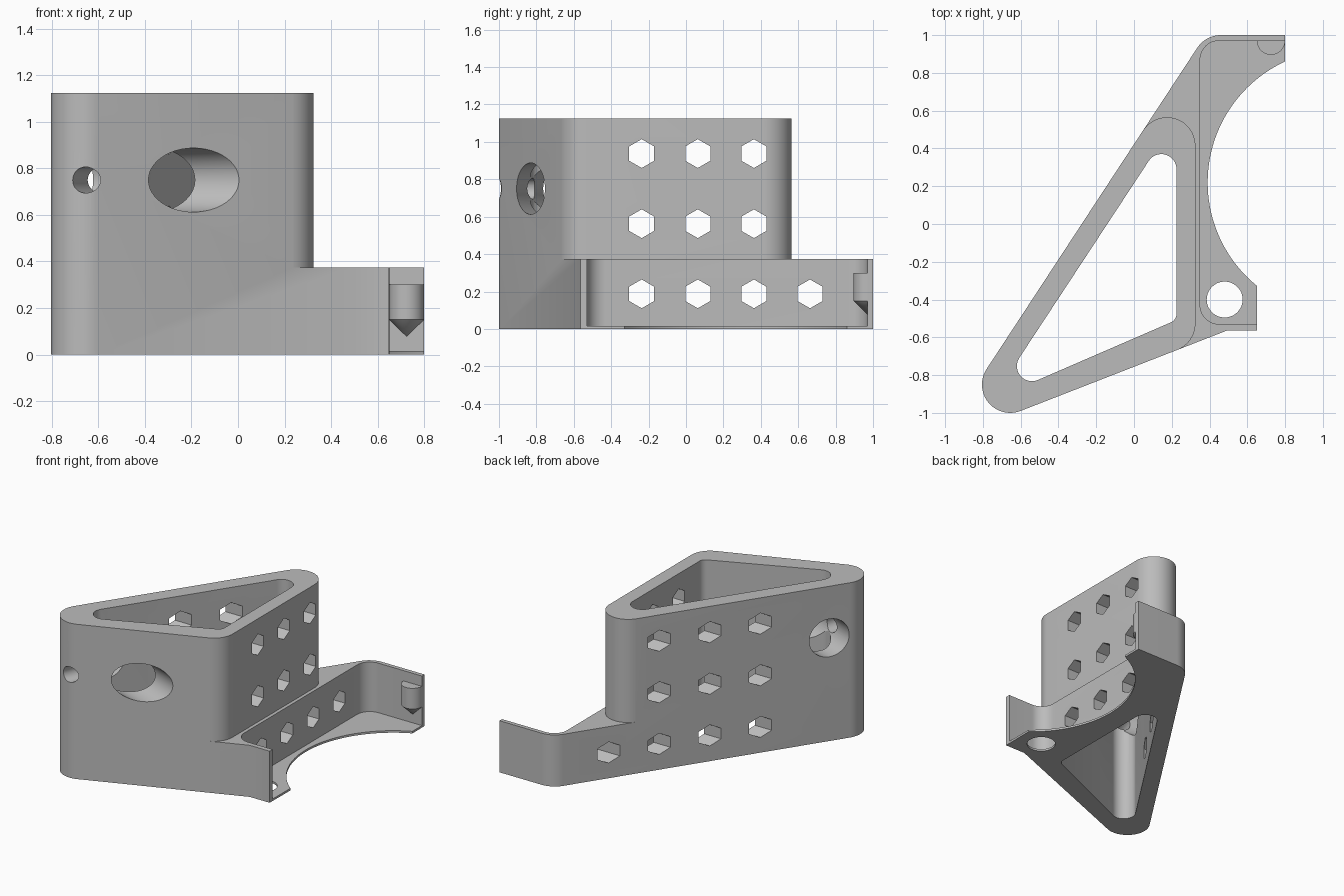
import bpy, bmesh, math
from mathutils import Vector, Matrix

if "Cube" in bpy.data.objects:
    bpy.data.objects.remove(bpy.data.objects["Cube"])

grey = bpy.data.materials.new("plain_grey")
grey.diffuse_color = (0.5, 0.5, 0.5, 1)
grey.use_nodes = True
grey.node_tree.nodes["Principled BSDF"].inputs["Base Color"].default_value = grey.diffuse_color


def arc(cx, cy, r, a0, a1, n=20):
    """Points on an arc, angles in degrees."""
    return [(cx + r * math.cos(math.radians(a0 + (a1 - a0) * i / n)),
             cy + r * math.sin(math.radians(a0 + (a1 - a0) * i / n))) for i in range(n + 1)]


def circle(r, n=48):
    return arc(0, 0, r, 90, 450 - 360 / n, n - 1)


def add_object(name, bm):
    bmesh.ops.recalc_face_normals(bm, faces=bm.faces)
    mesh = bpy.data.meshes.new(name)
    bm.to_mesh(mesh)
    bm.free()
    mesh.materials.append(grey)
    obj = bpy.data.objects.new(name, mesh)
    bpy.context.collection.objects.link(obj)
    return obj


def prism(name, pts, z0, z1, matrix=None):
    """Extrude a closed profile from z0 to z1, then place it with a matrix."""
    bm = bmesh.new()
    lo = [bm.verts.new((x, y, z0)) for x, y in pts]
    hi = [bm.verts.new((x, y, z1)) for x, y in pts]
    bm.faces.new(lo[::-1])
    bm.faces.new(hi)
    for i in range(len(pts)):
        j = (i + 1) % len(pts)
        bm.faces.new((lo[i], lo[j], hi[j], hi[i]))
    if matrix:
        bm.transform(matrix)
    return add_object(name, bm)


def along(origin, direction):
    """Frame whose local z runs along a horizontal direction, local y up."""
    w = Vector(direction).normalized()
    v = Vector((0, 0, 1))
    m = Matrix((v.cross(w), v, w)).transposed().to_4x4()
    m.translation = origin
    return m


def hull(circles):
    """Outline around three circles listed counter-clockwise."""
    def normal(a, b):
        dx, dy = b[0] - a[0], b[1] - a[1]
        return math.degrees(math.atan2(dy, dx) - math.pi / 2
                            + math.asin((a[2] - b[2]) / math.hypot(dx, dy)))
    pts = []
    n = len(circles)
    for i, c in enumerate(circles):
        a0 = normal(circles[i - 1], c)
        a1 = normal(c, circles[(i + 1) % n])
        pts += arc(*c, a0, a0 + (a1 - a0) % 360, 18)
    return pts


def cut(obj, cutter):
    mod = obj.modifiers.new("cut", 'BOOLEAN')
    mod.operation, mod.solver, mod.object = 'DIFFERENCE', 'EXACT', cutter
    bpy.context.view_layer.objects.active = obj
    bpy.ops.object.modifier_apply(modifier=mod.name)
    bpy.data.objects.remove(cutter)


# bracket body: full-height outline with the concave bite on the right
LEFT, FRONT = 146.74, 291.28
outline = (arc(-0.655, -0.85, 0.15, LEFT, FRONT, 24)
           + [(0.49, -0.565), (0.65, -0.565)]
           + arc(1.095, 0.22, 0.705, 231.02, 114.75, 48)
           + [(0.8, 1.0)] + arc(0.46, 0.85, 0.15, 90, LEFT, 12))
body = prism("bracket_body", outline, 0, 1.125)

# step: leaves only the rounded triangle above the shelf height
top = arc(0.175, 0.415, 0.15, 143, 0, 24)
low = arc(0.175, -0.527, 0.15, 0, -65, 12)


def beyond(p, q, d=0.06):
    v = (Vector(p) - Vector(q)).normalized() * d
    return (p[0] + v.x, p[1] + v.y)


step = ([beyond(top[0], top[1])] + top + low + [beyond(low[-1], low[-2])]
        + [(0.1, -1.3), (1.3, -1.3), (1.3, 1.3), (-0.3, 1.3)])
cut(body, prism("step_cutter", step, 0.375, 1.4))

# tray pocket, open on the right
pocket = (arc(0.45, 0.87, 0.1, 90, 180, 12) + arc(0.45, -0.43, 0.1, 180, 270, 12)
          + [(1.2, -0.53), (1.2, 0.97)])
cut(body, prism("pocket_cutter", pocket, 0.015, 0.6))

# triangular cavity through the tall part
cavity = hull([(-0.54, -0.752, 0.08), (0.175, -0.475, 0.05), (0.145, 0.29, 0.08)])
cut(body, prism("cavity_cutter", cavity, -0.2, 1.4))

# hole in the tray floor
cut(body, prism("floor_hole_cutter", circle(0.095), -0.2, 0.2,
                Matrix.Translation((0.48, -0.4, 0))))

# hexagonal holes running left to right
for row, count in enumerate((4, 3, 3)):
    for col in range(count):
        place = along((0, -0.237 + 0.3 * col, 0.1875 + 0.375 * row), (1, 0, 0))
        cut(body, prism("hex_cutter", circle(0.077, 6), -1.3, 1.3, place))

# large slanted bore and the small hole that meets it in the corner
cut(body, prism("bore_cutter", circle(0.1375), -0.6, 0.6,
                along((-0.45, -0.736, 0.75), (-0.94, 0.34, 0))))
cut(body, prism("small_hole_cutter", circle(0.056, 32), -0.14, 0.29,
                along((-0.655, -1.0, 0.75), (0.34, 0.94, 0))))

# half-round bump with a pointed underside on the back tray wall
bm = bmesh.new()
half = arc(0.725, 0.97, 0.0745, 180, 360, 20) + [(0.7995, 0.98), (0.6505, 0.98)]
for z in (0.15, 0.3):
    for x, y in half:
        bm.verts.new((x, y, z))
bm.verts.new((0.725, 0.97, 0.077))
bmesh.ops.convex_hull(bm, input=bm.verts)
bump = add_object("tray_bump", bm)

# smooth curved walls, keep hard edges
for obj in (body, bump):
    bpy.ops.object.select_all(action='DESELECT')
    obj.select_set(True)
    bpy.context.view_layer.objects.active = obj
    bpy.ops.object.shade_smooth_by_angle(angle=math.radians(25))
